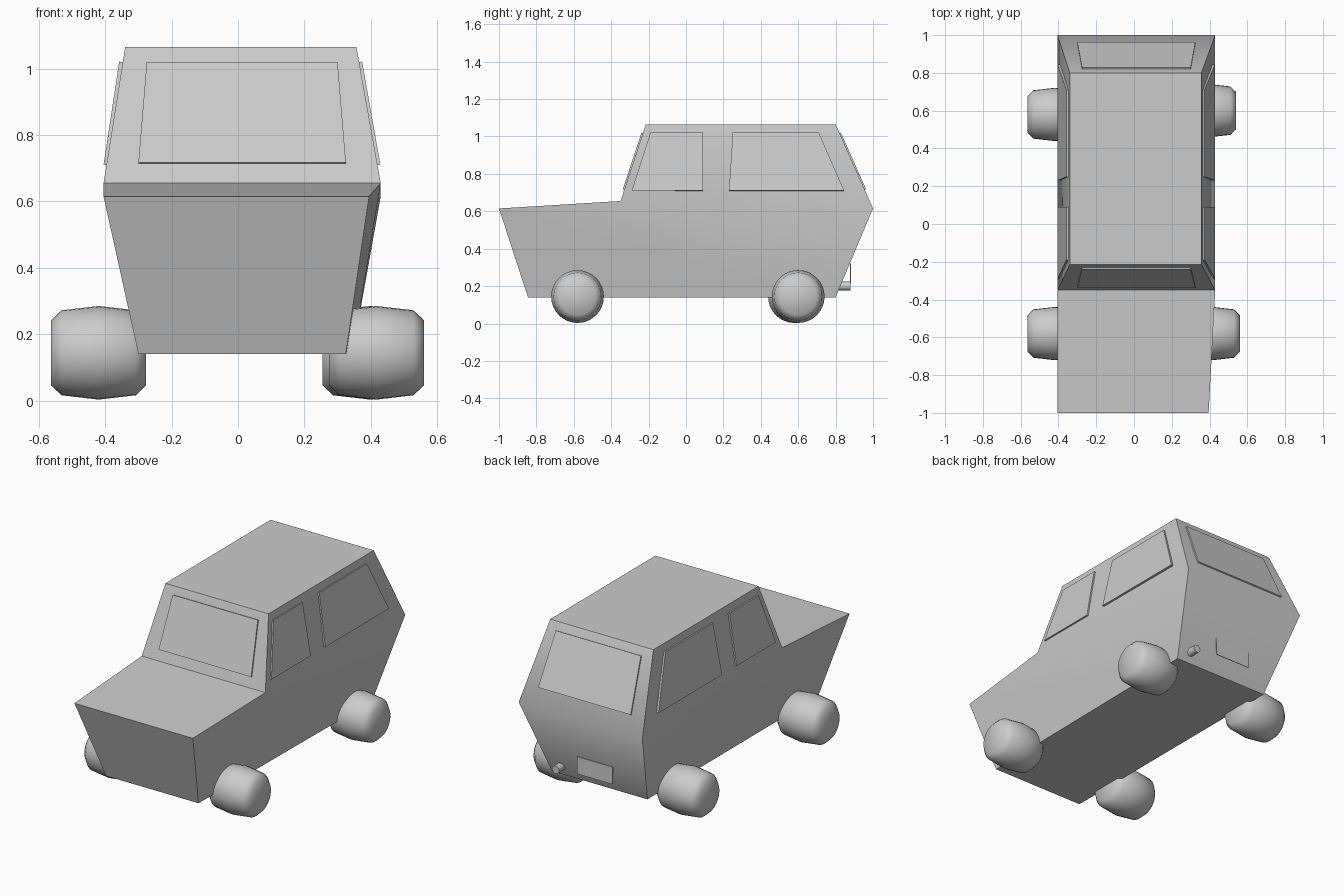
import bpy, bmesh
from math import cos, sin, pi, radians
from mathutils import Vector

if "Cube" in bpy.data.objects:
    bpy.data.objects.remove(bpy.data.objects["Cube"])


def make_object(name, verts, faces, smooth_angle=None):
    mesh = bpy.data.meshes.new(name)
    bm = bmesh.new()
    vs = [bm.verts.new(v) for v in verts]
    for f in faces:
        bm.faces.new([vs[i] for i in f])
    bmesh.ops.recalc_face_normals(bm, faces=bm.faces)
    bm.to_mesh(mesh)
    bm.free()
    ob = bpy.data.objects.new(name, mesh)
    bpy.context.collection.objects.link(ob)
    if smooth_angle:
        bpy.ops.object.select_all(action='DESELECT')
        ob.select_set(True)
        bpy.context.view_layer.objects.active = ob
        bpy.ops.object.shade_smooth_by_angle(angle=radians(smooth_angle))
    return ob


def panel(name, outline, normal, out=0.008, inner=-0.008):
    """Thin slab made from a quad lying on the body."""
    n = Vector(normal).normalized()
    pts = [Vector(p) for p in outline]
    verts = [p + n * out for p in pts] + [p + n * inner for p in pts]
    faces = [(0, 1, 2, 3), (7, 6, 5, 4)]
    faces += [(i, (i + 1) % 4, (i + 1) % 4 + 4, i + 4) for i in range(4)]
    return make_object(name, verts, faces)


def lathe_x(name, profile, center, sides, angle):
    """Turn an (x, radius) profile around the x axis."""
    n = len(profile)
    verts = [(center[0] + x, center[1] + r * cos(2 * pi * k / sides),
              center[2] + r * sin(2 * pi * k / sides))
             for x, r in profile for k in range(sides)]
    faces = [(j * sides + k, j * sides + (k + 1) % sides,
              (j + 1) * sides + (k + 1) % sides, (j + 1) * sides + k)
             for j in range(n - 1) for k in range(sides)]
    faces += [tuple(range(sides)), tuple(range((n - 1) * sides, n * sides))]
    return make_object(name, verts, faces, angle)


# Body: side profile as (y, z, left x, right x)
profile = [(-0.845, 0.14, -0.30, 0.325),   # front bottom
           (-1.0, 0.615, -0.405, 0.395),   # hood front
           (-0.35, 0.655, -0.405, 0.43),   # cowl
           (-0.215, 1.065, -0.34, 0.357),  # roof front
           (0.80, 1.065, -0.34, 0.357),    # roof back
           (1.0, 0.615, -0.405, 0.43),     # rear waist
           (0.80, 0.14, -0.30, 0.345)]     # rear bottom
verts = [(l, y, z) for y, z, l, r in profile] + [(r, y, z) for y, z, l, r in profile]
faces = [(i, (i + 1) % 7, (i + 1) % 7 + 7, i + 7) for i in range(7)]
for o in (0, 7):
    faces += [(o, o + 1, o + 2, o + 5, o + 6), (o + 2, o + 3, o + 4, o + 5)]
make_object("body", verts, faces, 50)

# Windshield and rear window, as (x, z) outlines on the sloping ends
ends = [(-0.30, 0.715), (0.325, 0.715), (0.30, 1.018), (-0.275, 1.018)]
panel("windshield",
      [(x, -0.35 + (z - 0.655) * 0.135 / 0.41, z) for x, z in ends],
      (0, -0.41, 0.135))
panel("rear_window",
      [(x, 1.0 - (z - 0.615) * 0.2 / 0.45, z) for x, z in ends],
      (0, 0.45, 0.2))

# Side windows, as (y, z) outlines
front_win = [(-0.29, 0.71), (0.09, 0.71), (0.09, 1.02), (-0.19, 1.02)]
rear_win = [(0.23, 0.71), (0.845, 0.71), (0.71, 1.02), (0.25, 1.02)]
for side, s, low, high in (("left", -1, 0.397, 0.350), ("right", 1, 0.421, 0.366)):
    for part, outline in (("front", front_win), ("rear", rear_win)):
        pts = [(s * (low if z < 0.8 else high), y, z) for y, z in outline]
        panel(f"{side}_{part}_side_window", pts, (s, 0, 0.16))

# Wheels: barrel-shaped
tyre = [(-0.143, 0.098), (-0.112, 0.128), (0, 0.141), (0.112, 0.128), (0.143, 0.098)]
for name, x, y in (("front_left_wheel", -0.42, -0.58), ("front_right_wheel", 0.417, -0.58),
                   ("rear_left_wheel", -0.42, 0.58), ("rear_right_wheel", 0.398, 0.60)):
    lathe_x(name, tyre, (x, y, 0.144), 32, 60)

# Number plate: thin upright sheet
panel("number_plate", [(-0.12, 0.88, 0.215), (0.12, 0.88, 0.215),
                       (0.12, 0.88, 0.32), (-0.12, 0.88, 0.32)], (0, 1, 0), 0.002, -0.002)

# Exhaust pipe
pipe = lathe_x("exhaust_pipe", [(-0.05, 0.024), (0.05, 0.024)], (0, 0, 0), 16, 40)
pipe.rotation_euler = (0, 0, pi / 2)
pipe.location = (0.265, 0.83, 0.20)
